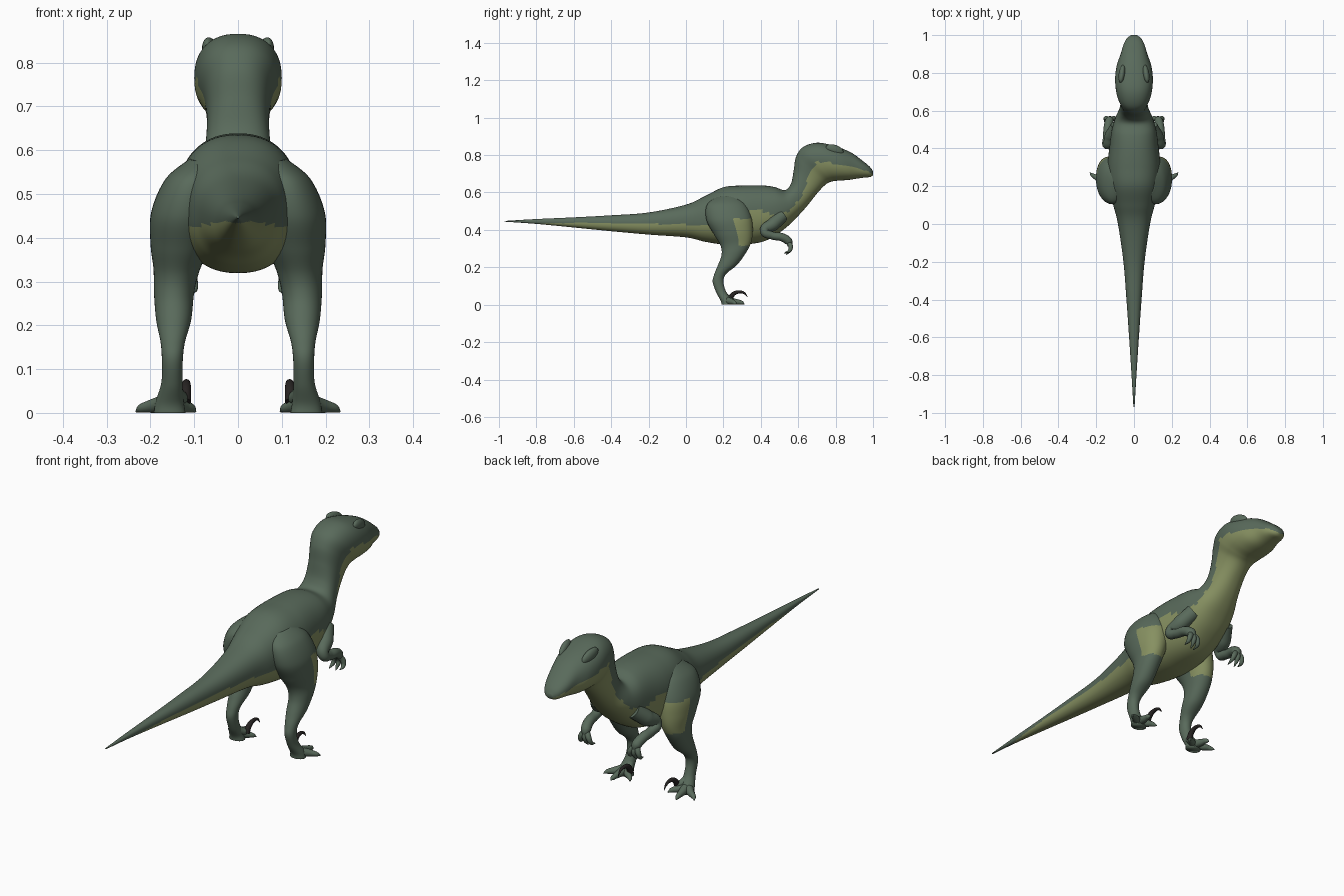
import bpy, bmesh, math
from mathutils import Vector

if "Cube" in bpy.data.objects:
    bpy.data.objects.remove(bpy.data.objects["Cube"])


def material(name, rgb):
    m = bpy.data.materials.new(name)
    m.diffuse_color = (*rgb, 1)
    m.use_nodes = True
    m.node_tree.nodes["Principled BSDF"].inputs["Base Color"].default_value = m.diffuse_color
    return m


DARK = material("dark_green", (0.10, 0.145, 0.105))
PALE = material("pale_green", (0.24, 0.28, 0.12))
BLACK = material("claw_black", (0.02, 0.017, 0.016))


def catmull(a, b, c, d, t):
    return [0.5 * (2 * q + (r - p) * t + (2 * p - 5 * q + 4 * r - s) * t * t
                   + (3 * q - p - 3 * r + s) * t ** 3) for p, q, r, s in zip(a, b, c, d)]


def loft(name, rings, side, is_pale, power=2.3, segs=56, sub=8):
    """Skin rings given as (y1, z1, y2, z2, centre x, half width)."""
    fine = []
    for i in range(len(rings) - 1):
        k = [rings[max(0, min(len(rings) - 1, i + j))] for j in (-1, 0, 1, 2)]
        fine += [catmull(*k, t / sub) for t in range(sub)]
    fine.append(rings[-1])
    bm = bmesh.new()
    loops = []
    e = 2 / power
    for y1, z1, y2, z2, cx, w in fine:
        loop = []
        for j in range(segs):
            a = 2 * math.pi * j / segs
            c = math.copysign(abs(math.cos(a)) ** e, math.cos(a))
            s = math.copysign(abs(math.sin(a)) ** e, math.sin(a))
            loop.append(bm.verts.new((side * (cx + w * s),
                                      (y1 + y2) / 2 + c * (y1 - y2) / 2,
                                      max(0, (z1 + z2) / 2 + c * (z1 - z2) / 2))))
        loops.append(loop)
    for A, B in zip(loops, loops[1:]):
        for j in range(segs):
            n = (j + 1) % segs
            bm.faces.new((A[j], A[n], B[n], B[j]))
    bm.faces.new(loops[0])
    bm.faces.new(loops[-1])
    bmesh.ops.recalc_face_normals(bm, faces=bm.faces)
    for f in bm.faces:
        f.smooth = True
        f.material_index = int(is_pale(f.calc_center_median()))
    me = bpy.data.meshes.new(name)
    bm.to_mesh(me)
    bm.free()
    me.materials.append(DARK)
    me.materials.append(PALE)
    ob = bpy.data.objects.new(name, me)
    bpy.context.collection.objects.link(ob)
    return ob


def tube(name, pts, side, mat=DARK):
    """Tapered round tube through (x, y, z, radius) points."""
    cu = bpy.data.curves.new(name, 'CURVE')
    cu.dimensions = '3D'
    cu.bevel_depth = 1
    cu.bevel_resolution = 6
    cu.use_fill_caps = True
    sp = cu.splines.new('BEZIER')
    sp.bezier_points.add(len(pts) - 1)
    sp.resolution_u = 8
    for bp, (x, y, z, r) in zip(sp.bezier_points, pts):
        bp.co = (side * x, y, z)
        bp.radius = r
        bp.handle_left_type = bp.handle_right_type = 'AUTO'
    cu.materials.append(mat)
    ob = bpy.data.objects.new(name, cu)
    bpy.context.collection.objects.link(ob)


# height of the pale underside along the body
EDGE = [(-1, .43), (-.6, .438), (0, .43), (.15, .42), (.25, .46), (.35, .5), (.42, .5),
        (.48, .47), (.55, .5), (.62, .58), (.66, .7), (.70, .765), (.8, .755), (.97, .715), (1.01, .69)]


def body_pale(p):
    for (a, za), (b, zb) in zip(EDGE, EDGE[1:]):
        if a <= p.y <= b:
            return p.z < za + (zb - za) * (p.y - a) / (b - a)
    return False


# tail, torso, neck and head
BODY = [(-.97, .448, -.97, .444, .003), (-.8, .458, -.8, .432, .013), (-.6, .467, -.6, .413, .026),
        (-.4, .478, -.4, .393, .04), (-.2, .493, -.2, .375, .056), (0, .535, 0, .36, .085),
        (.1, .58, .1, .337, .11), (.2, .628, .2, .322, .133), (.3, .637, .3, .321, .14),
        (.4, .638, .42, .34, .13), (.47, .63, .52, .40, .118), (.53, .613, .59, .465, .098),
        (.562, .65, .645, .525, .078), (.576, .72, .705, .60, .071), (.588, .79, .75, .645, .077),
        (.625, .842, .785, .66, .093), (.70, .866, .83, .664, .1), (.79, .85, .875, .668, .092),
        (.88, .815, .92, .675, .07), (.95, .765, .957, .68, .054), (.985, .735, .985, .683, .036),
        (1.0, .712, 1.0, .692, .014)]
loft("body", [(a, b, c, d, 0, w) for a, b, c, d, w in BODY], 1, body_pale)

# leg sections from hip to sole
LEG = [(.27, .585, .16, .575, .08, .03), (.32, .54, .11, .53, .105, .06), (.35, .47, .11, .45, .122, .076),
       (.357, .40, .15, .375, .131, .069), (.35, .34, .185, .315, .14, .053),
       (.325, .285, .19, .265, .146, .046), (.275, .215, .17, .21, .147, .04),
       (.215, .165, .15, .16, .149, .028), (.2, .125, .143, .12, .15, .024),
       (.212, .075, .162, .065, .151, .024), (.24, .03, .185, .022, .156, .032),
       (.245, .0, .19, .0, .156, .036)]

for side, tag in ((-1, "left"), (1, "right")):
    loft(tag + "_leg", LEG, side,
         lambda p: p.y > .25 + .25 * (.46 - p.z) and .315 < p.z < .46, power=2.1, segs=40)
    # toes
    for i, (x, y) in enumerate(((.097, .272), (.168, .312), (.233, .272))):
        mx = (x + .156) / 2
        tube(f"{tag}_toe_{i}", [(.156, .21, .024, .023), (mx, (y + .215) / 2, .016, .016),
                                (x * .85 + .156 * .15, y - .012, .010, .010), (x, y, .003, .002)], side)
    # sickle claw on its inner toe
    tube(tag + "_claw_toe", [(.148, .20, .05, .02), (.13, .228, .035, .016), (.12, .243, .035, .01)], side)
    tube(tag + "_sickle_claw", [(.12, .234, .026, .013), (.119, .25, .054, .012), (.118, .278, .068, .009),
                                (.118, .31, .063, .006), (.118, .33, .04, .001)], side, BLACK)
    # folded arm
    tube(tag + "_arm", [(.09, .515, .475, .035), (.12, .465, .43, .036), (.143, .42, .392, .024),
                        (.143, .46, .37, .021), (.138, .515, .36, .022), (.13, .548, .338, .022),
                        (.125, .556, .315, .012)], side)
    for i, (x, y, z) in enumerate(((.1, .525, .275), (.125, .537, .268), (.152, .53, .28))):
        tube(f"{tag}_finger_{i}", [(.13, .545, .338, .014), (x * .8 + .026, .56, .308, .012),
                                   ((x), .553, .288, .009), (x, y, z, .002)], side)
    # brow ridge
    bpy.ops.mesh.primitive_uv_sphere_add(segments=24, ring_count=16, radius=1,
                                         location=(side * .064, .795, .828), rotation=(-.35, 0, -side * -.15))
    brow = bpy.context.object
    brow.name = tag + "_brow"
    brow.scale = (.017, .05, .026)
    brow.data.materials.append(DARK)
    bpy.ops.object.shade_smooth()
